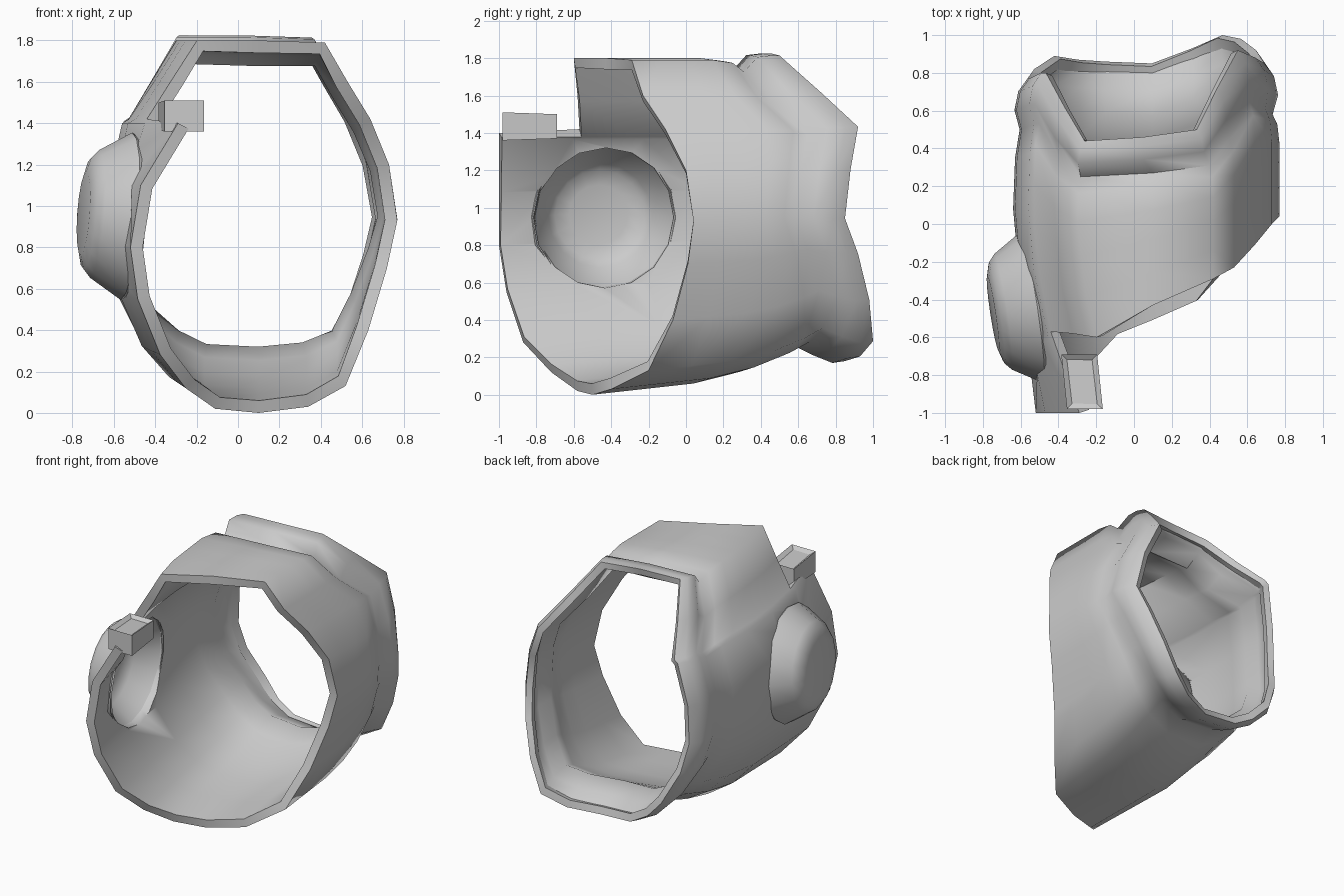
import bpy, bmesh, math
from mathutils import Vector

if "Cube" in bpy.data.objects:
    bpy.data.objects.remove(bpy.data.objects["Cube"])

def make_object(name, bm):
    mesh = bpy.data.meshes.new(name)
    bm.to_mesh(mesh)
    bm.free()
    ob = bpy.data.objects.new(name, mesh)
    bpy.context.collection.objects.link(ob)
    return ob

def activate(ob):
    bpy.ops.object.select_all(action='DESELECT')
    ob.select_set(True)
    bpy.context.view_layer.objects.active = ob

def smooth(ob, angle):
    activate(ob)
    bpy.ops.object.shade_smooth_by_angle(angle=math.radians(angle))

def loft(rows, flip=False):
    """Skin closed rings of points."""
    bm = bmesh.new()
    rings = [[bm.verts.new(p) for p in r] for r in rows]
    n = len(rows[0])
    for a, b in zip(rings, rings[1:]):
        for i in range(n):
            j = (i + 1) % n
            f = (a[i], b[i], b[j], a[j])
            bm.faces.new(f[::-1] if flip else f)
    return bm, rings

# cross-section of the shell: x, z, front rim y, back rim y
SECTION = [
    (-.30, 1.80, -.60, .44), (-.42, 1.60, -.58, .62), (-.53, 1.42, -.57, .80),
    (-.56, 1.40, -1.0, .80), (-.63, 1.10, -1.0, .77), (-.64, .80, -1.0, .77),
    (-.60, .55, -.96, .82), (-.48, .28, -.87, .89), (-.34, .12, -.72, .87),
    (-.18, .02, -.58, .86), (.10, .00, -.50, .85), (.34, .03, -.40, .93),
    (.52, .13, -.20, 1.0), (.63, .40, -.07, .98), (.72, .70, .01, .92),
    (.77, .93, .04, .85), (.73, 1.20, .00, .88), (.64, 1.42, -.11, .92),
    (.53, 1.60, -.23, .72), (.42, 1.79, -.29, .50), (.10, 1.80, -.43, .46)]

# stations along the shell: position, width, lower height, upper height
BODY = [(0, 1, 1, 1), (.25, 1, .97, 1), (.5, 1, .94, 1), (.72, 1, .88, 1),
        (.9, .985, .80, .98), (1, .95, .74, .92)]
COLLAR = [(.62, .99, .79, 1.02), (.25, .96, .83, 1.03), (0, .89, .82, 1.03),
          (.06, .83, .77, .97)]

def station(s, collar):
    t, sx, low, high = s
    ring = []
    for x, z, yf, yb in SECTION:
        gap = .19 if z > 1.7 else .27
        neck = yb - gap
        y = yb - gap * t if collar else yf + (neck - yf) * t
        px = .05 + (x - .05) * sx
        # the back collar draws in a little on the right near the top
        if collar and x > 0 and z > 1:
            px -= (z - 1) * .06
        pz = 1 + (z - 1) * (high if z > 1 else low)
        # the left cheek leans inward toward the front
        if x < 0 and y < 0:
            px += -y * .12
            px += max(0, -y - .5) * max(0, min(1, (z - 1) / .38)) * .3
        ring.append((px, y, pz))
    return ring

# shell with collar
bm, _ = loft([station(s, False) for s in BODY] + [station(s, True) for s in COLLAR])
shell = make_object("shell", bm)
sol = shell.modifiers.new("thickness", 'SOLIDIFY')
sol.thickness, sol.offset = .06, -1

# side cup: hollow 16-sided bulge on the left cheek
axis = Vector((-.985, -.15, .07)).normalized()
turn = axis.to_track_quat('Z', 'Y')
centre = Vector((-.53, -.44, .95))

def circle(r, h):
    return [centre + turn @ Vector((r * math.cos(i * math.tau / 16),
                                    r * math.sin(i * math.tau / 16), h))
            for i in range(16)]

def capped(profile, both=False):
    bm, rings = loft([circle(r, h) for r, h in profile])
    bm.faces.new(rings[-1])
    if both:
        bm.faces.new(rings[0])
    bmesh.ops.recalc_face_normals(bm, faces=bm.faces)
    return bm

# opening through the cheek behind the cup
cutter = make_object("cup_cutter", capped([(.375, -.13), (.375, .3)], True))
cutter.hide_render = True
cut = shell.modifiers.new("cup_hole", 'BOOLEAN')
cut.operation, cut.solver, cut.object = 'DIFFERENCE', 'EXACT', cutter
activate(shell)
for m in ("thickness", "cup_hole"):
    bpy.ops.object.modifier_apply(modifier=m)
bpy.data.objects.remove(cutter)
smooth(shell, 62)

side_cup = make_object("side_cup", capped(
    [(.39, -.02), (.405, .01), (.31, .165), (.27, .20), (.20, .22)]))
smooth(side_cup, 40)

# inner lining of the cup, a rounded recess
bm, rings = loft([circle(r, h) for r, h in
                  [(.385, -.03), (.37, .0), (.28, .13), (.24, .165), (.16, .185)]], True)
bm.faces.new(rings[-1])
lining = make_object("cup_lining", bm)
smooth(lining, 50)

# latch block on top of the cheek, with a shallow recessed top
bm = bmesh.new()
bmesh.ops.create_cube(bm, size=1)
for v in bm.verts:
    x, y, z = v.co
    v.co = (-.275 + x * .19 - y * .03, -.835 + y * .29, 1.435 + z * .14 + y * z * -.02)
top = max(bm.faces, key=lambda f: f.calc_center_median().z)
bmesh.ops.inset_individual(bm, faces=[top], thickness=.04)
for v in top.verts:
    v.co.z -= .02
latch = make_object("latch_block", bm)
smooth(latch, 30)
